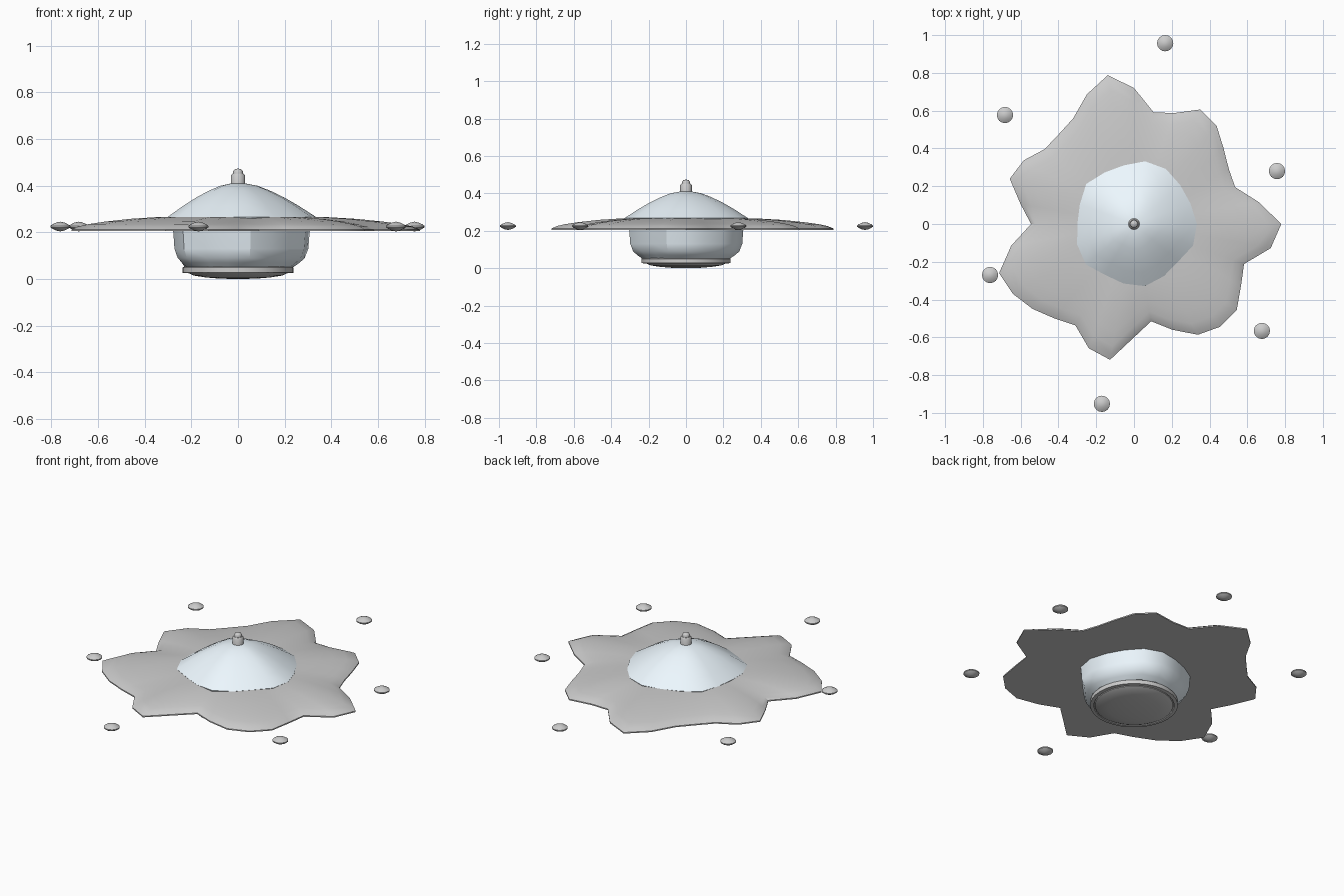
import bpy, bmesh
from math import cos, sin, tau, radians

cube = bpy.data.objects.get("Cube")
if cube:
    bpy.data.objects.remove(cube, do_unlink=True)


def lathe(name, profile, lobes, location=(0, 0, 0), material=None, angle=40):
    """Sweep (radius, z, lobe strength) rings round z; lobes scale each spoke."""
    bm = bmesh.new()
    n = len(lobes)
    rings = []
    for r, z, k in profile:
        if r == 0:
            rings.append([bm.verts.new((0, 0, z))] * n)
            continue
        ring = []
        for i, lobe in enumerate(lobes):
            a, d = tau * i / n, r * (1 + k * (lobe - 1))
            ring.append(bm.verts.new((d * cos(a), d * sin(a), z)))
        rings.append(ring)
    for low, high in zip(rings, rings[1:]):
        for i in range(n):
            j = (i + 1) % n
            corners = dict.fromkeys((low[i], low[j], high[j], high[i]))
            bm.faces.new(list(corners))
    bmesh.ops.recalc_face_normals(bm, faces=bm.faces[:])
    mesh = bpy.data.meshes.new(name)
    bm.to_mesh(mesh)
    bm.free()
    obj = bpy.data.objects.new(name, mesh)
    obj.location = location
    bpy.context.collection.objects.link(obj)
    if material:
        mesh.materials.append(material)
    bpy.ops.object.select_all(action='DESELECT')
    obj.select_set(True)
    bpy.context.view_layer.objects.active = obj
    bpy.ops.object.shade_smooth_by_angle(angle=radians(angle))
    return obj


def round_lathe(name, profile, sides=32, location=(0, 0, 0)):
    return lathe(name, [(r, z, 0) for r, z in profile], [1] * sides, location)


# Pale blue shell colour
pale = bpy.data.materials.new("pale_blue")
pale.use_nodes = True
pale.diffuse_color = (0.85, 0.94, 1.0, 1)
pale.node_tree.nodes["Principled BSDF"].inputs["Base Color"].default_value = pale.diffuse_color

# Wavy flat disc, one radius every ten degrees
disc_radii = [.78, .67, .57, .58, .62, .68, .70, .625, .60, .72, .80, .73,
              .645, .62, .617, .674, .70, .61, .545, .66, .76, .74, .70, .653,
              .62, .70, .73, .60, .523, .596, .677, .71, .71, .654, .62, .735]
disc_profile = [(0, .275, 1), (.35, .268, 1), (.5, .265, 1), (.65, .258, 1),
                (.8, .246, 1), (.9, .235, 1), (.96, .225, 1), (1, .212, 1),
                (1, .205, 1), (0, .205, 1)]
lathe("wavy_disc", disc_profile, disc_radii)

# Lobed cabin: dome above the disc and bowl below it
cabin_radii = [.333, .318, .32, .337, .337, .315, .314, .33, .305,
               .30, .32, .333, .31, .32, .334, .318, .307, .333]
lobes = [r / .32 for r in cabin_radii]
cabin_profile = [(0, .412, 0), (.035, .409, .3), (.08, .4, 1), (.13, .38, 1),
                 (.19, .35, 1), (.25, .314, 1), (.32, .267, 1), (.305, .23, 1),
                 (.295, .2, 1), (.29, .13, 1), (.275, .09, 1),
                 (.255, .07, .9), (.235, .052, .4), (0, .05, 0)]
lathe("lobed_cabin", cabin_profile, lobes, material=pale, angle=30)

# Round base
round_lathe("base_ring", [(0, .053), (.232, .053), (.238, .05), (.238, .027),
                          (.218, .025), (.216, .035), (0, .035)])
round_lathe("base_cap", [(0, .034), (.214, .034), (.212, .025), (.19, .015),
                         (.14, .007), (.08, .002), (0, 0)])

# Mast and its rounded tip
round_lathe("mast", [(0, .39), (.031, .39), (.031, .443), (.024, .452), (0, .452)], 16)
round_lathe("mast_tip", [(0, .45), (.021, .45), (.021, .462), (.015, .470), (0, .474)], 16)

# Flattened beads floating round the disc
beads = [(.757, .28), (.165, .957), (-.683, .577),
         (-.762, -.27), (-.17, -.952), (.677, -.566)]
half = [(0, .021), (.018, .017), (.033, .010), (.043, .003)]
bead_profile = half + [(r, -z) for r, z in reversed(half)]
for number, (x, y) in enumerate(beads, 1):
    round_lathe(f"bead_{number}", bead_profile, 16, (x, y, .225))
